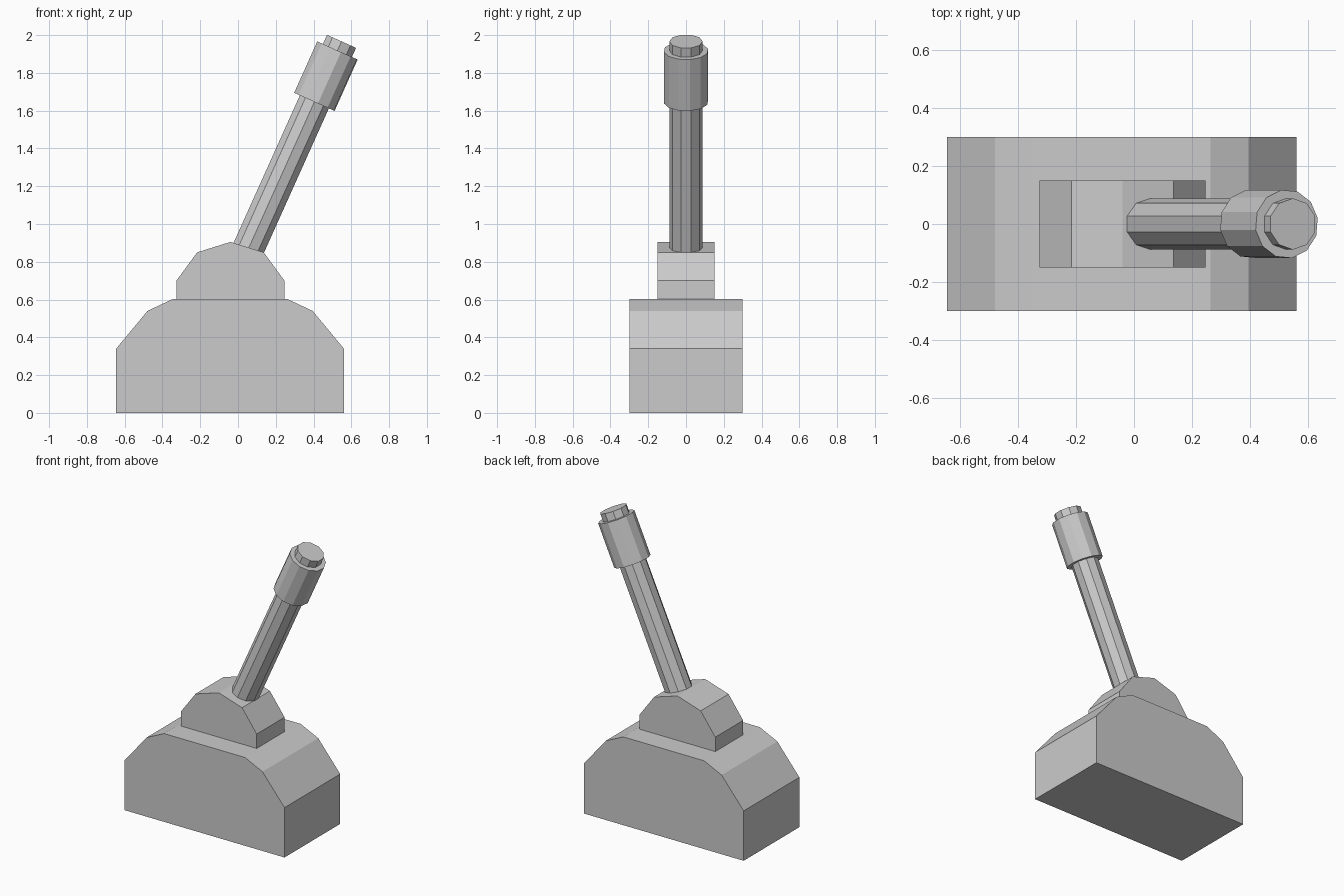
import bpy, bmesh, math
from mathutils import Vector, Matrix

cube = bpy.data.objects.get("Cube")
if cube:
    bpy.data.objects.remove(cube, do_unlink=True)

grey = bpy.data.materials.new("plain grey")
grey.use_nodes = True
grey.diffuse_color = (0.6, 0.6, 0.6, 1)
grey.node_tree.nodes["Principled BSDF"].inputs["Base Color"].default_value = (0.6, 0.6, 0.6, 1)


def add_object(name, bm):
    bmesh.ops.recalc_face_normals(bm, faces=bm.faces)
    mesh = bpy.data.meshes.new(name)
    bm.to_mesh(mesh)
    bm.free()
    mesh.materials.append(grey)
    obj = bpy.data.objects.new(name, mesh)
    bpy.context.collection.objects.link(obj)
    return obj


def extruded_profile(name, points, half_depth):
    """Extrude an x-z outline along y."""
    bm = bmesh.new()
    face = bm.faces.new([bm.verts.new((x, -half_depth, z)) for x, z in points])
    result = bmesh.ops.extrude_face_region(bm, geom=[face])
    verts = [v for v in result["geom"] if isinstance(v, bmesh.types.BMVert)]
    bmesh.ops.translate(bm, verts=verts, vec=(0, 2 * half_depth, 0))
    return add_object(name, bm)


def mirrored(half, centre):
    """Complete an outline from its right half, listed bottom to top."""
    right = [(centre + x, z) for x, z in half]
    left = [(centre - x, z) for x, z in reversed(half) if x > 0]
    return right + left


# Lever axis, leaning toward +x
pivot = Vector((0.0575, 0, 0.875))
lean = math.radians(24.2)


def lever_part(name, radius, start, end, sides, twist):
    """Prism along the lever axis between two distances from the pivot."""
    bm = bmesh.new()
    bmesh.ops.create_cone(bm, cap_ends=True, segments=sides, radius1=radius,
                          radius2=radius, depth=end - start)
    place = (Matrix.Translation(pivot) @ Matrix.Rotation(lean, 4, "Y")
             @ Matrix.Translation((0, 0, (start + end) / 2))
             @ Matrix.Rotation(math.radians(twist), 4, "Z"))
    bm.transform(place)
    return add_object(name, bm)


# Stepped housing
extruded_profile("base", mirrored(
    [(0.603, 0), (0.603, 0.34), (0.437, 0.54), (0.305, 0.602)], -0.042), 0.3)
extruded_profile("pivot_mount", mirrored(
    [(0.286, 0.6), (0.286, 0.7), (0.176, 0.85), (0, 0.905)], -0.04), 0.15)

# Lever with its grip; the shaft end shows above the grip
lever_part("lever_shaft", 0.0885, -0.1, 1.197, 10, 0)
lever_part("lever_grip", 0.119, 0.846, 1.144, 12, 10)
